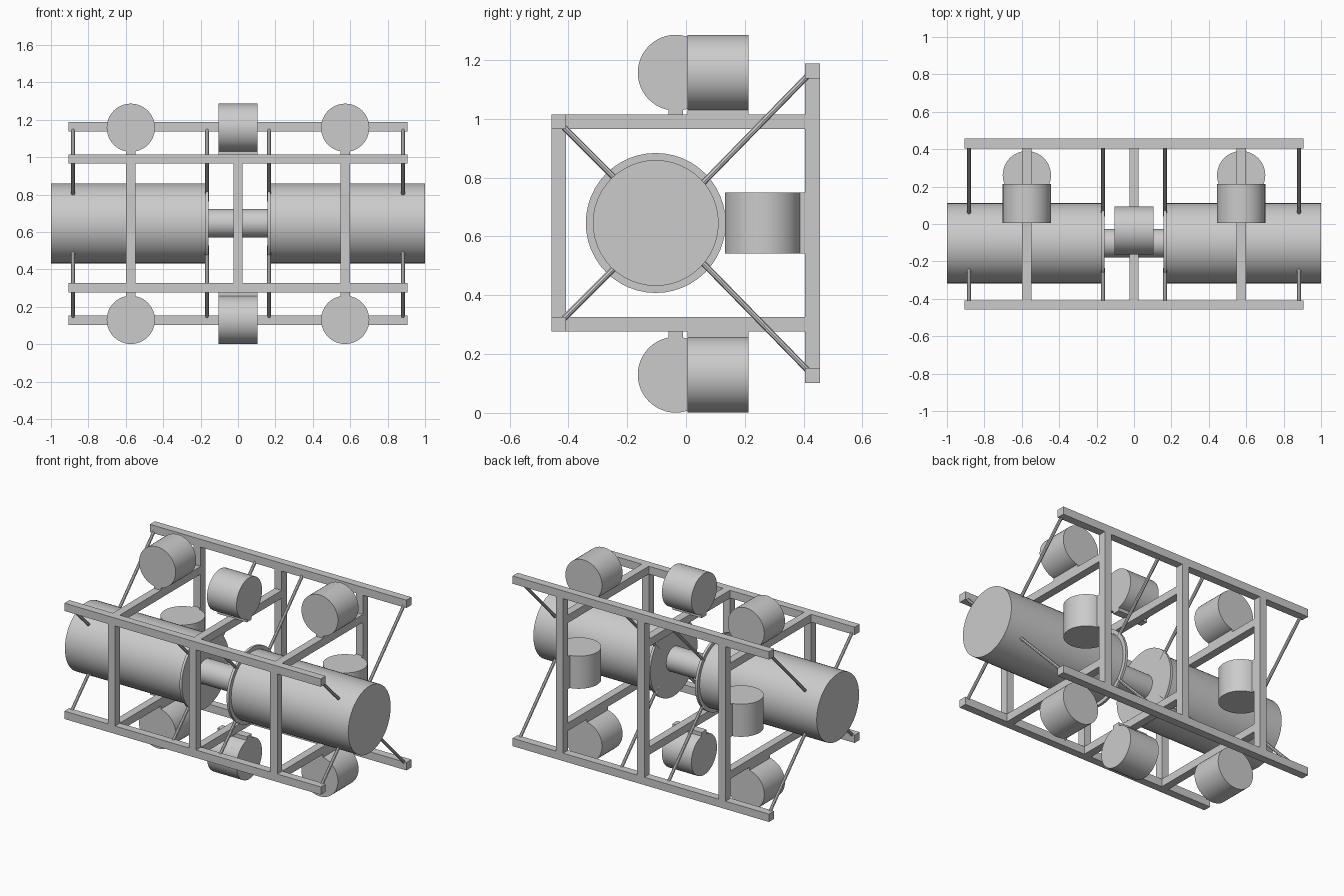
import bpy, math
from mathutils import Vector

if "Cube" in bpy.data.objects:
    bpy.data.objects.remove(bpy.data.objects["Cube"])


def box(name, x, y, z):
    """Axis-aligned box from (min, max) ranges."""
    lo, hi = Vector((x[0], y[0], z[0])), Vector((x[1], y[1], z[1]))
    bpy.ops.mesh.primitive_cube_add(size=1, location=(lo + hi) / 2)
    ob = bpy.context.object
    ob.name = name
    ob.scale = hi - lo
    bpy.ops.object.transform_apply(location=False, rotation=False, scale=True)
    return ob


def rod(name, a, b, r, sides=48):
    """Cylinder between two points."""
    a, b = Vector(a), Vector(b)
    bpy.ops.mesh.primitive_cylinder_add(vertices=sides, radius=r, depth=(b - a).length,
                                        location=(a + b) / 2)
    ob = bpy.context.object
    ob.name = name
    ob.rotation_euler = (b - a).to_track_quat('Z', 'Y').to_euler()
    bpy.ops.object.shade_smooth_by_angle(angle=math.radians(30))
    return ob


CY, CZ = -0.103, 0.646            # axis of the main tanks
BX = 0.573                        # outer cross frames
H = 0.025                         # half beam width
FRONT, BACK = (-0.458, -0.408), (0.405, 0.456)
LOW, HIGH = (0.276, 0.326), (0.965, 1.015)
BACK_LOW, BACK_HIGH = (0.102, 0.152), (1.138, 1.188)

# Main tanks with inner flanges, joined by a shaft
for s in (-1, 1):
    rod("tank", (s * 0.163, CY, CZ), (s, CY, CZ), 0.214)
    rod("tank_flange", (s * 0.158, CY, CZ), (s * 0.174, CY, CZ), 0.238)
rod("centre_shaft", (-0.17, CY, CZ), (0.17, CY, CZ), 0.077, 32)

# Long beams
for y, z in ((FRONT, LOW), (FRONT, HIGH), (BACK, BACK_LOW), (BACK, BACK_HIGH)):
    box("long_beam", (-0.905, 0.905), y, z)

# Cross frames
for x in (-BX, 0, BX):
    xr = (x - H, x + H)
    box("front_post", xr, FRONT, (LOW[1], HIGH[0]))
    box("back_post", xr, BACK, (BACK_LOW[1], BACK_HIGH[0]))
    for z in (LOW, HIGH):
        box("cross_beam", xr, (FRONT[1], BACK[0]), z)

# Diagonal struts from the beams to the tanks
for x in (-0.882, -0.166, 0.166, 0.882):
    for s in (-1, 1):
        rod("front_strut", (x, -0.415, CZ + s * 0.325), (x, -0.235, CZ + s * 0.145), 0.01, 8)
        rod("back_strut", (x, 0.415, CZ + s * 0.502), (x, 0.04, CZ + s * 0.118), 0.01, 8)

# Small drums on mounting blocks, above and below the frame
R, L = 0.129, 0.104               # drum radius and half length
DY = 0.109                        # middle of the outer drums
MY = -0.035                       # middle of the centre drums
for drum_z, mount_z in ((1.157, (1.01, 1.07)), (0.13, (0.22, 0.28))):
    for x in (-BX, BX):
        rod("outer_drum", (x, DY - L, drum_z), (x, DY + L, drum_z), R)
        box("outer_drum_mount", (x - H, x + H), (DY - L, DY + L), mount_z)
    rod("centre_drum", (-L, MY, drum_z), (L, MY, drum_z), R)
    box("centre_drum_mount", (-L, L), (MY - H, MY + H), mount_z)

# Upright drums on the back posts
for x in (-BX, BX):
    rod("back_drum", (x, 0.261, CZ - L), (x, 0.261, CZ + L), R)
    box("back_drum_mount", (x - H, x + H), (0.35, 0.41), (CZ - L, CZ + L))
